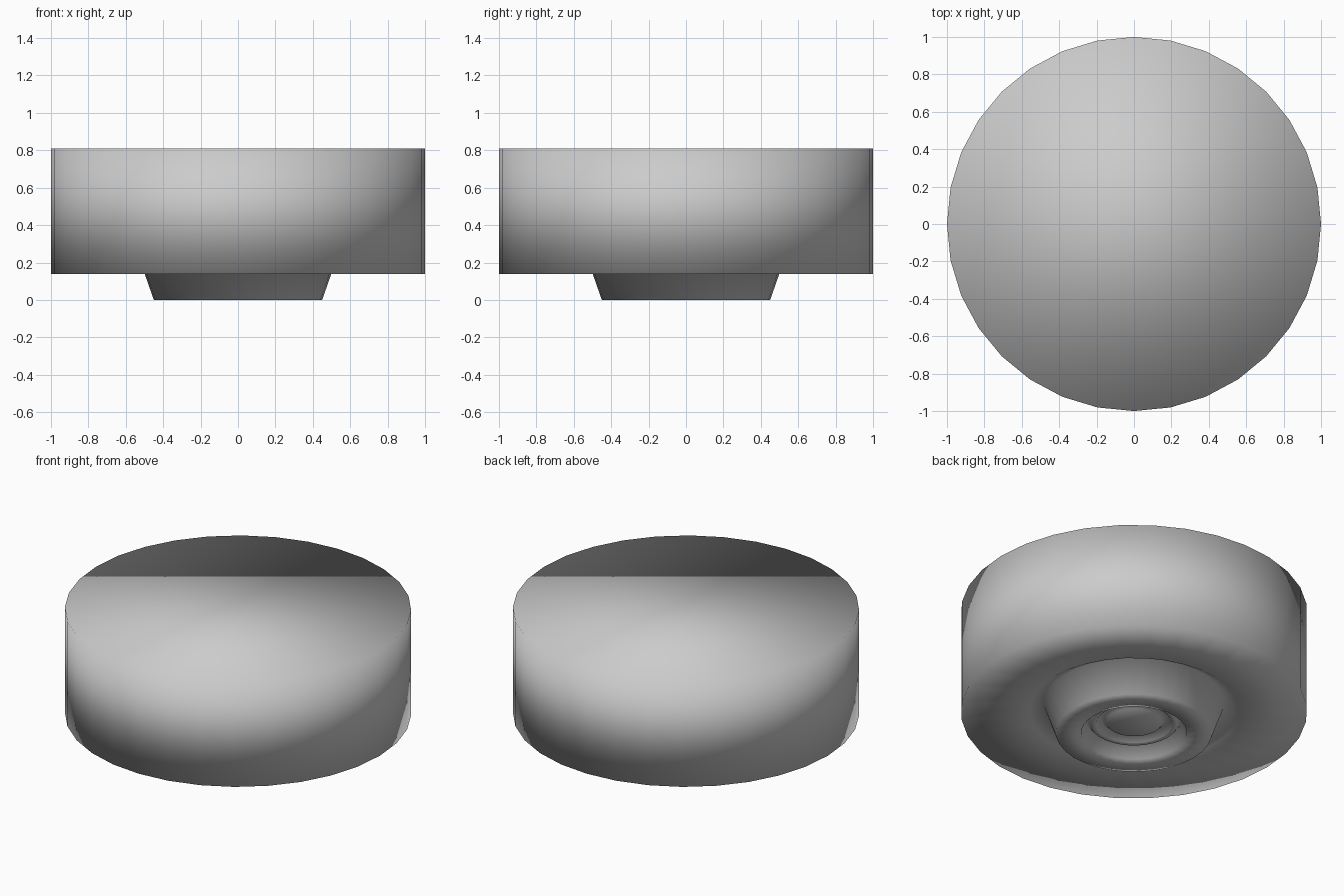
import bpy, bmesh, math

if "Cube" in bpy.data.objects:
    bpy.data.objects.remove(bpy.data.objects["Cube"])

SIDES = 32


def lathe(name, profile, cap_first=False, cap_last=False):
    """Revolve (radius, z) points around z; profile runs from top/outside to bottom/inside."""
    bm = bmesh.new()
    rings = []
    for r, z in profile:
        rings.append([bm.verts.new((r * math.cos(2 * math.pi * i / SIDES),
                                    r * math.sin(2 * math.pi * i / SIDES), z))
                      for i in range(SIDES)])
    for a, b in zip(rings, rings[1:]):
        for i in range(SIDES):
            j = (i + 1) % SIDES
            bm.faces.new((a[i], b[i], b[j], a[j]))
    if cap_first:
        bm.faces.new(rings[0])
    if cap_last:
        bm.faces.new(rings[-1][::-1])
    for f in bm.faces:
        f.smooth = True
    mesh = bpy.data.meshes.new(name)
    bm.to_mesh(mesh)
    bm.free()
    obj = bpy.data.objects.new(name, mesh)
    bpy.context.collection.objects.link(obj)
    return obj


# One smooth turned piece: flat-topped drum, shallow groove, tapered foot
# and the recessed ring and button in the underside.
lathe("turned_knob", [
    (1.00, 0.81),   # drum top edge
    (1.00, 0.14),   # drum bottom edge
    (0.605, 0.15),  # groove outer edge
    (0.52, 0.20),   # groove bottom, foot root
    (0.45, 0.00),   # foot rim
    (0.305, 0.00),  # recess edge
    (0.285, 0.10),  # recess floor
    (0.25, 0.06),   # inner ring outside
    (0.22, 0.06),   # inner ring inside
    (0.19, 0.10),   # ring hollow
    (0.16, 0.07),   # centre button
], cap_first=True, cap_last=True)
